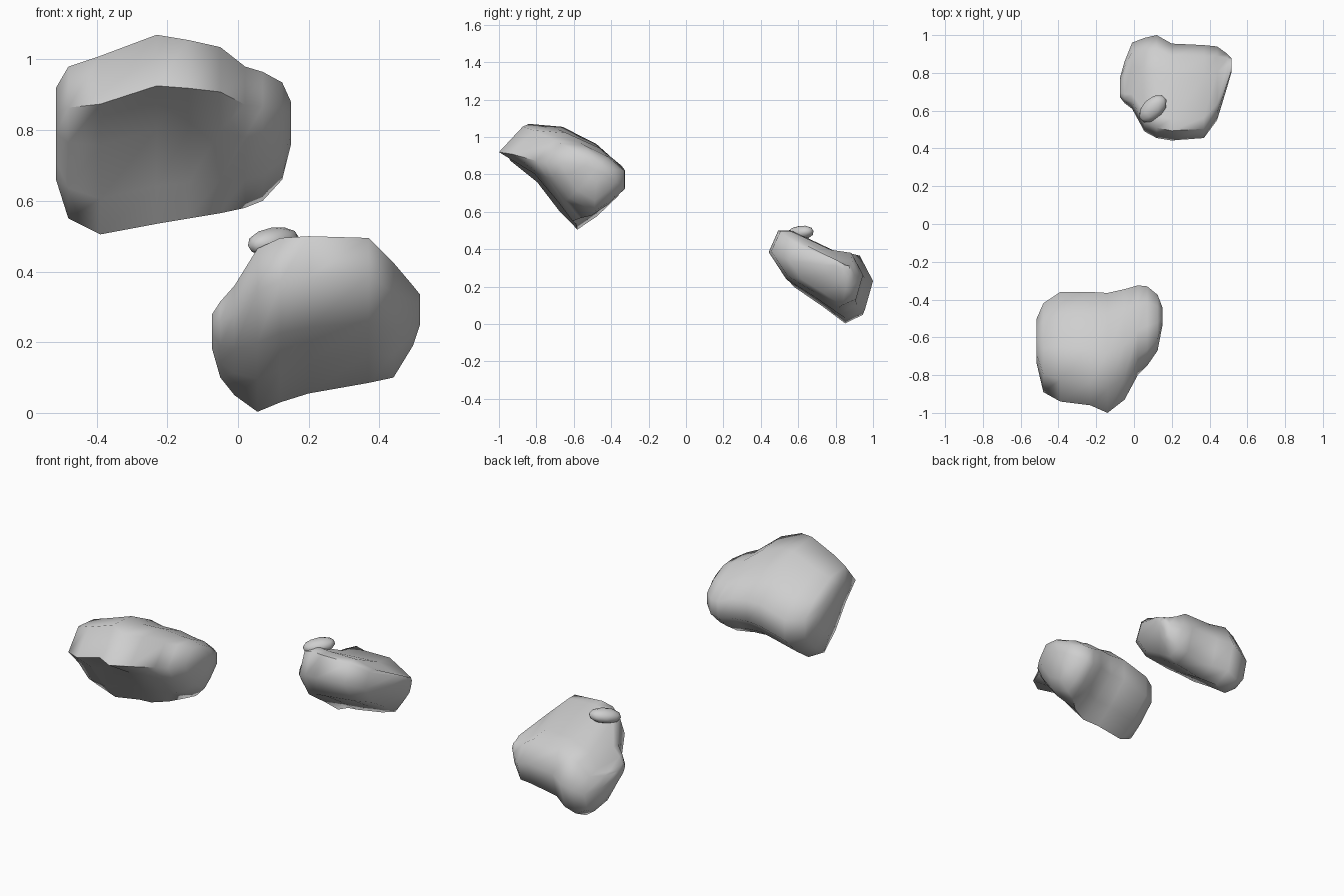
import bpy
import bmesh
from math import radians
from mathutils import Vector, Euler

default_cube = bpy.data.objects.get("Cube")
if default_cube:
    bpy.data.objects.remove(default_cube, do_unlink=True)

# One plain stone colour
stone = bpy.data.materials.new("stone_grey")
stone.use_nodes = True
stone_colour = (0.62, 0.62, 0.62, 1)
stone.diffuse_color = stone_colour
shader = stone.node_tree.nodes["Principled BSDF"]
shader.inputs["Base Color"].default_value = stone_colour
shader.inputs["Roughness"].default_value = 0.9


def finish(name, bm, smooth_angle):
    """Turn the bmesh into a smooth shaded stone object."""
    bmesh.ops.recalc_face_normals(bm, faces=bm.faces)
    mesh = bpy.data.meshes.new(name)
    bm.to_mesh(mesh)
    bm.free()
    mesh.materials.append(stone)
    obj = bpy.data.objects.new(name, mesh)
    bpy.context.collection.objects.link(obj)
    bpy.ops.object.select_all(action="DESELECT")
    obj.select_set(True)
    bpy.context.view_layer.objects.active = obj
    bpy.ops.object.shade_smooth_by_angle(angle=radians(smooth_angle))
    return obj


def loft_rock(name, section, slices, belly):
    """Fit one unit section into a box at each slice, then skin the rings.

    A slice holds x, front y, back y, bottom z, top z and a swell that
    pushes the belly points of the section forwards.
    """
    bm = bmesh.new()
    rings = []
    for x, front, back, bottom, top, swell in slices:
        ring = []
        for index, (u, v) in enumerate(section):
            if index in belly:
                u -= swell
            y = front + u * (back - front)
            z = bottom + v * (top - bottom)
            ring.append(bm.verts.new((x, y, z)))
        rings.append(ring)
    count = len(section)
    for near, far in zip(rings, rings[1:]):
        for i in range(count):
            j = (i + 1) % count
            bm.faces.new((near[i], near[j], far[j], far[i]))
    # Close each end with a shallow fan
    for ring in (rings[0], rings[-1]):
        cap = bm.faces.new(ring)
        bmesh.ops.poke(bm, faces=[cap])
    return finish(name, bm, 65)


# Upper rock: overhanging front lip, lower lobe on its left
upper_section = [
    (0, .73), (.2, 1), (.5, .97), (.8, .8), (1, .6),
    (1, .36), (.8, .14), (.62, 0), (.5, .2), (.3, .5),
]
upper_slices = [
    (-.515, -.74, -.5, .66, .92, .1),
    (-.48, -.89, -.42, .55, .98, .1),
    (-.39, -.94, -.36, .505, 1.01, .05),
    (-.23, -.96, -.36, .535, 1.07, 0),
    (-.14, -1, -.365, .55, 1.055, 0),
    (-.05, -.93, -.345, .565, 1.035, .04),
    (.02, -.8, -.325, .58, .98, .17),
    (.07, -.75, -.33, .6, .965, .2),
    (.125, -.67, -.375, .66, .935, .2),
    (.15, -.54, -.44, .76, .88, .2),
]
loft_rock("upper_rock", upper_section, upper_slices, belly=(8, 9))

# Lower rock: high front ridge sloping down to a rounded back
lower_section = [
    (0, .74), (.1, 1), (.22, 1), (.65, .76), (.87, .72),
    (1, .43), (.92, .1), (.73, 0), (.48, .2), (.18, .42),
]
lower_slices = [
    (-.073, .67, .78, .18, .28, 0),
    (-.05, .64, .86, .1, .315, 0),
    (-.01, .61, .96, .05, .36, 0),
    (.055, .49, .985, .003, .465, 0),
    (.12, .455, 1, .03, .495, 0),
    (.2, .442, .955, .055, .5, 0),
    (.37, .455, .947, .085, .495, 0),
    (.44, .55, .94, .1, .425, 0),
    (.495, .73, .9, .19, .36, 0),
    (.515, .8, .88, .25, .335, 0),
]
loft_rock("lower_rock", lower_section, lower_slices, belly=())

# Small pebble lodged on the ridge
pebble_mesh = bmesh.new()
bmesh.ops.create_icosphere(pebble_mesh, subdivisions=2, radius=1)
tilt = Euler((0, radians(-8), radians(45))).to_matrix()
for vert in pebble_mesh.verts:
    local = vert.co * Vector((.09, .055, .04))
    vert.co = tilt @ local + Vector((.1, .61, .485))
finish("ridge_pebble", pebble_mesh, 65)
